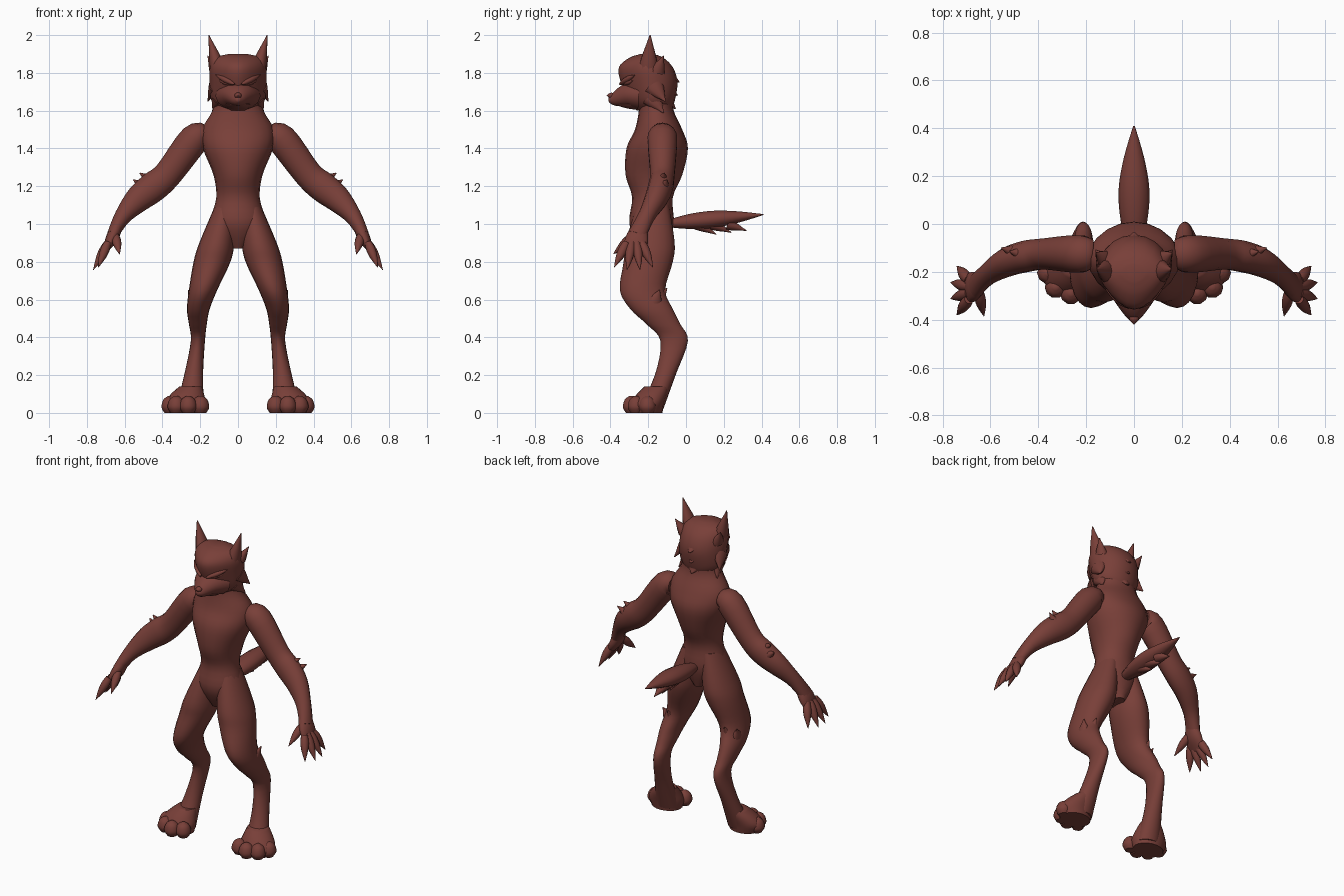
import bpy, bmesh, math
from mathutils import Vector

cube = bpy.data.objects.get("Cube")
if cube:
    bpy.data.objects.remove(cube, do_unlink=True)

COLOUR = (0.19, 0.05, 0.04, 1)
fur = bpy.data.materials.new("reddish_brown")
fur.use_nodes = True
fur.diffuse_color = COLOUR
fur.node_tree.nodes["Principled BSDF"].inputs["Base Color"].default_value = COLOUR

SIDEWAYS, DEPTHWAYS, UPWARDS = Vector((1, 0, 0)), Vector((0, 1, 0)), Vector((0, 0, 1))


def smooth_rows(rows, steps=4):
    """Catmull-Rom interpolation through rows of numbers."""
    out = []
    last = len(rows) - 1
    for i in range(last):
        before, start, end, after = (rows[max(i - 1, 0)], rows[i],
                                     rows[i + 1], rows[min(i + 2, last)])
        for step in range(steps):
            t = step / steps
            row = []
            for p, q, r, w in zip(before, start, end, after):
                cubic = 3 * (q - r) + w - p
                square = 2 * p - 5 * q + 4 * r - w
                row.append(q + t * (r - p + t * (square + t * cubic)) / 2)
            out.append(row)
    return out + [list(rows[-1])]


def circle(sides):
    """Cosine and sine of evenly spaced angles."""
    angles = [math.tau * i / sides for i in range(sides)]
    return [(math.cos(a), math.sin(a)) for a in angles]


def skin(name, rings, mirror):
    """Join rings of points into a capped, smooth shaded object."""
    bm = bmesh.new()
    loops = [[bm.verts.new(point) for point in ring] for ring in rings]
    count = len(loops[0])
    for lower, upper in zip(loops, loops[1:]):
        for i in range(count):
            j = (i + 1) % count
            bm.faces.new((lower[i], lower[j], upper[j], upper[i]))
    bm.faces.new(loops[0])
    bm.faces.new(loops[-1])
    bmesh.ops.recalc_face_normals(bm, faces=bm.faces)
    mesh = bpy.data.meshes.new(name)
    bm.to_mesh(mesh)
    bm.free()
    mesh.materials.append(fur)
    part = bpy.data.objects.new(name, mesh)
    bpy.context.collection.objects.link(part)
    bpy.ops.object.select_all(action='DESELECT')
    part.select_set(True)
    bpy.context.view_layer.objects.active = part
    bpy.ops.object.shade_smooth_by_angle(angle=math.radians(50))
    if mirror:
        part.modifiers.new("Mirror", 'MIRROR').use_mirror_merge = False


def stack(name, rows, mirror=False, front_taper=0, sides=20):
    """Level rings from rows of height, left x, right x, front y, back y."""
    rings = []
    for z, left, right, front, back in smooth_rows(rows):
        middle = Vector(((left + right) / 2, (front + back) / 2, z))
        rings.append([middle
                      + SIDEWAYS * c * (1 - front_taper * max(0, -s)) * (right - left) / 2
                      + DEPTHWAYS * s * (back - front) / 2
                      for c, s in circle(sides)])
    skin(name, rings, mirror)


def symmetric(rows):
    """Rows of height, half width, front y, back y as rows for a centred stack."""
    return [(z, -half, half, front, back) for z, half, front, back in rows]


def tube(name, rows, mirror=False, axis=DEPTHWAYS, sides=14):
    """Rings along a path from rows of x, y, z, radius across axis, radius along axis."""
    rows = smooth_rows(rows)
    path = [Vector(row[:3]) for row in rows]
    rings = []
    for i, (centre, row) in enumerate(zip(path, rows)):
        tangent = (path[min(i + 1, len(path) - 1)] - path[max(i - 1, 0)]).normalized()
        across = axis.cross(tangent).normalized()
        along = tangent.cross(across)
        rings.append([centre + across * c * row[3] + along * s * row[4]
                      for c, s in circle(sides)])
    skin(name, rings, mirror)


def spike(name, base, tip, across, along, mirror=True, axis=DEPTHWAYS, start=0.7):
    """Pointed form with a sine profile: a low start is leaf shaped, a high one conical."""
    base, tip = Vector(base), Vector(tip)
    rows = []
    for i in range(5):
        t = i / 4
        size = max(math.sin(math.pi * (start + (1 - start) * t)), 0.05)
        rows.append((*base.lerp(tip, t), across * size, along * size))
    tube(name, rows, mirror, axis, sides=10)


# Torso with neck
stack("torso", symmetric([
    (.87, .04, -.24, -.1), (1, .14, -.3, -.065), (1.14, .115, -.285, -.07),
    (1.26, .13, -.32, -.02), (1.4, .185, -.315, .01), (1.5, .19, -.27, -.02),
    (1.6, .135, -.25, -.065), (1.68, .12, -.25, -.07)]))

# Head, muzzle and face
stack("head", symmetric([
    (1.6, .09, -.26, -.08), (1.65, .14, -.3, -.06), (1.75, .15, -.345, -.045),
    (1.83, .148, -.355, -.07), (1.88, .12, -.3, -.12), (1.9, .05, -.24, -.17)]),
    front_taper=.35)
tube("muzzle", [(0, -.25, 1.68, .12, .08), (0, -.31, 1.68, .09, .066),
                (0, -.38, 1.66, .04, .036), (0, -.41, 1.66, .01, .01)], axis=UPWARDS)
spike("nose", (0, -.38, 1.68), (0, -.42, 1.68), .02, .016, False, UPWARDS, start=.2)
spike("lower_jaw", (0, -.27, 1.63), (0, -.4, 1.64), .07, .025, False, UPWARDS, start=.5)
spike("brows", (.02, -.35, 1.74), (.12, -.27, 1.79), .016, .018, start=.1)
spike("eyes", (.04, -.33, 1.74), (.1, -.28, 1.76), .013, .014, start=.1)

# Ears and fur tufts of the head
spike("ears", (.1, -.2, 1.8), (.155, -.19, 2), .046, .06, start=.6)
spike("upper_cheek_tuft", (.12, -.15, 1.81), (.16, -.12, 1.89), .04, .05)
spike("cheek_tuft", (.12, -.17, 1.73), (.16, -.11, 1.65), .045, .07)
spike("jaw_tuft", (.1, -.18, 1.67), (.135, -.12, 1.59), .045, .07)
for i in range(3):
    z = 1.8 - i * .07
    spike(f"nape_tuft_{i + 1}", (0, -.11, z), (0, -.035 - i * .01, z - .05),
          .05, .1, mirror=False, axis=SIDEWAYS)

# Arms with elbow tufts
tube("arms", [(.17, -.125, 1.47, .05, .06), (.23, -.125, 1.45, .08, .08),
              (.37, -.125, 1.265, .075, .066), (.45, -.135, 1.195, .08, .066),
              (.53, -.16, 1.13, .07, .06), (.61, -.21, 1.04, .045, .045),
              (.665, -.26, .94, .03, .05)], mirror=True)
spike("elbow_tuft", (.45, -.13, 1.22), (.52, -.115, 1.27), .05, .055)
spike("lower_elbow_tuft", (.49, -.12, 1.19), (.555, -.1, 1.235), .045, .045)

# Hands: palm, thumb and a fan of four fingers
tube("palms", [(.64, -.245, .985, .03, .04), (.67, -.26, .92, .032, .062),
               (.705, -.275, .855, .012, .06)], mirror=True)
spike("thumb", (.65, -.28, .94), (.627, -.385, .84), .024, .024, start=.3)
for i, name in enumerate(("index", "middle", "ring", "little")):
    reach = .03 * math.sin(math.pi * i / 3)
    spike(f"{name}_finger", (.69, -.315 + i * .027, .9),
          (.74 + reach, -.38 + i * .068, .77 - reach / 2), .024, .025, start=.3)

# Legs with bent knees and raised hocks
stack("legs", [(1.1, .01, .12, -.26, -.09), (.9, .02, .205, -.32, -.06),
               (.8, .04, .235, -.33, -.07), (.65, .11, .26, -.35, -.11),
               (.55, .15, .27, -.295, -.07), (.47, .165, .26, -.21, -.03),
               (.38, .175, .25, -.135, .01), (.2, .185, .285, -.165, -.055),
               (.02, .18, .33, -.25, -.12)], mirror=True)
spike("knee_tuft", (.195, -.15, .6), (.2, -.1, .66), .05, .05)
spike("outer_knee_tuft", (.235, -.17, .58), (.262, -.14, .65), .04, .06)

# Paws with a fan of rounded toes
stack("paws", [(0, .18, .37, -.28, -.125), (.05, .17, .39, -.29, -.115),
               (.1, .18, .355, -.26, -.1), (.14, .19, .31, -.22, -.09)], mirror=True)
for i in range(4):
    turn = math.radians(40 * i - 38)
    x, y = .26 + .1 * math.sin(turn), -.19 - .1 * math.cos(turn)
    profile = [(0, .03), (.03, .046), (.07, .036), (.09, .01)]
    stack(f"toe_{i + 1}", [(z, x - r, x + r, y - r, y + r) for z, r in profile],
          mirror=True, sides=10)

# Tail with a ragged underside
spike("tail", (0, -.12, 1), (0, .41, 1.05), .065, .048, False, UPWARDS, start=.1)
for i in range(3):
    y = .16 + i * .08
    spike(f"tail_tuft_{i + 1}", (0, y - .1, 1), (0, y, .945 + i * .01),
          .04, .045, mirror=False, axis=SIDEWAYS)
